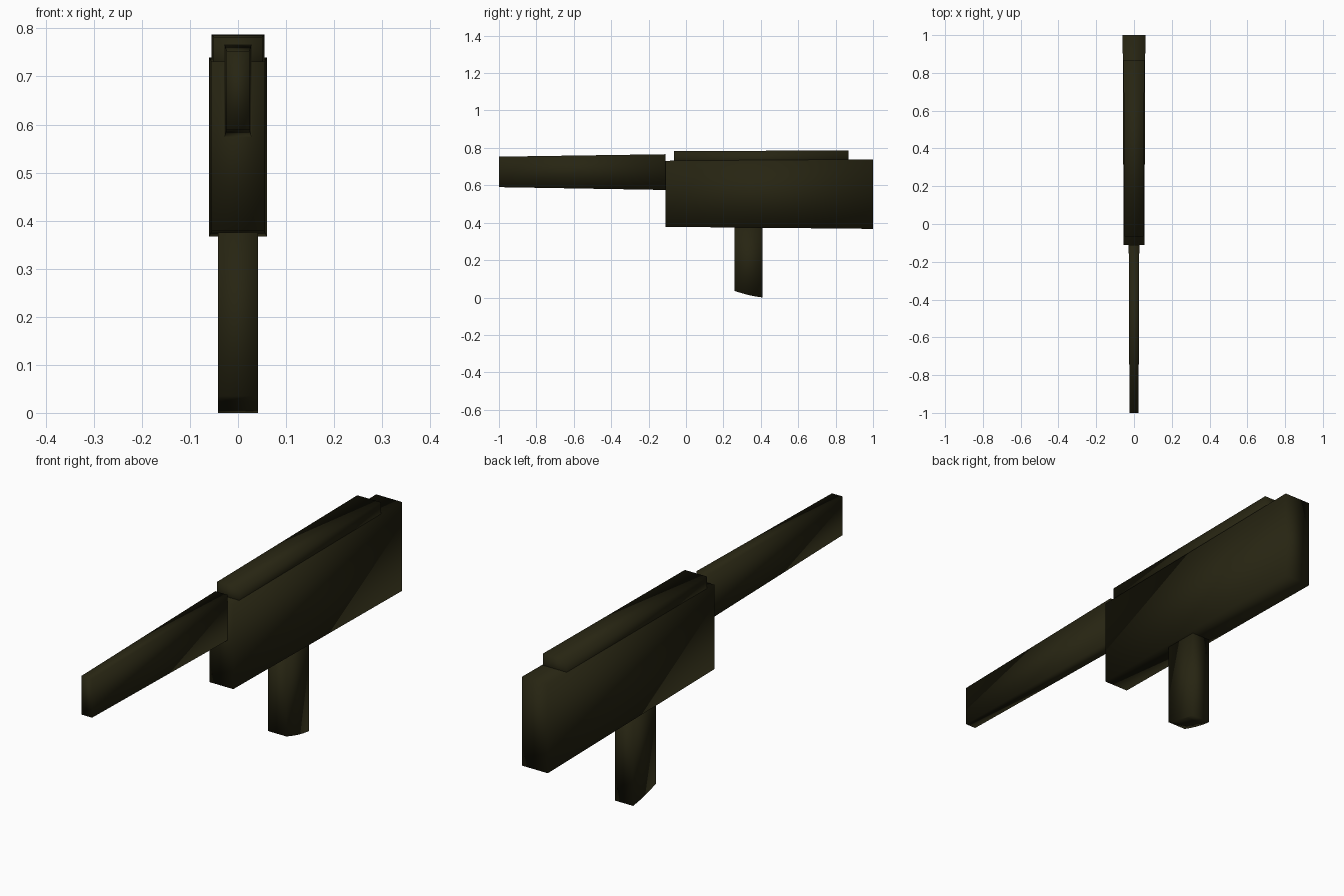
import bpy

if "Cube" in bpy.data.objects:
    bpy.data.objects.remove(bpy.data.objects["Cube"])

olive = bpy.data.materials.new("dark olive")
olive.diffuse_color = (0.02, 0.018, 0.006, 1)
olive.use_nodes = True
olive.node_tree.nodes["Principled BSDF"].inputs["Base Color"].default_value = olive.diffuse_color


def extruded_profile(name, profile):
    """Side profile of (half width, y, z) points mirrored to both sides in x."""
    n = len(profile)
    verts = [(s * w, y, z) for s in (1, -1) for w, y, z in profile]
    faces = [tuple(range(n)), tuple(range(2 * n - 1, n - 1, -1))]
    faces += [(i, i + n, (i + 1) % n + n, (i + 1) % n) for i in range(n)]
    mesh = bpy.data.meshes.new(name)
    mesh.from_pydata(verts, [], faces)
    mesh.materials.append(olive)
    mesh.shade_smooth()
    mesh.update()
    obj = bpy.data.objects.new(name, mesh)
    bpy.context.collection.objects.link(obj)
    return obj


def tapered_box(name, front, back):
    """front / back = (half width, y, bottom z, top z)."""
    (w0, y0, b0, t0), (w1, y1, b1, t1) = front, back
    return extruded_profile(name, [(w0, y0, b0), (w1, y1, b1),
                                   (w1, y1, t1), (w0, y0, t0)])


# Main body, slightly larger towards the back
tapered_box("body", (0.055, -0.11, 0.378, 0.731), (0.06, 1.0, 0.367, 0.739))
# Raised strip on top
tapered_box("top_rail", (0.051, -0.065, 0.70, 0.782), (0.055, 0.868, 0.70, 0.787))
# Long tapering barrel
tapered_box("barrel", (0.024, -1.0, 0.59, 0.753), (0.028, -0.11, 0.575, 0.766))
# Grip with a curved, sloping foot
extruded_profile("grip", [(0.042, y, z) for y, z in (
    (0.26, 0.38), (0.26, 0.035), (0.295, 0.024), (0.335, 0.013),
    (0.375, 0.005), (0.41, 0.0), (0.41, 0.38))])
